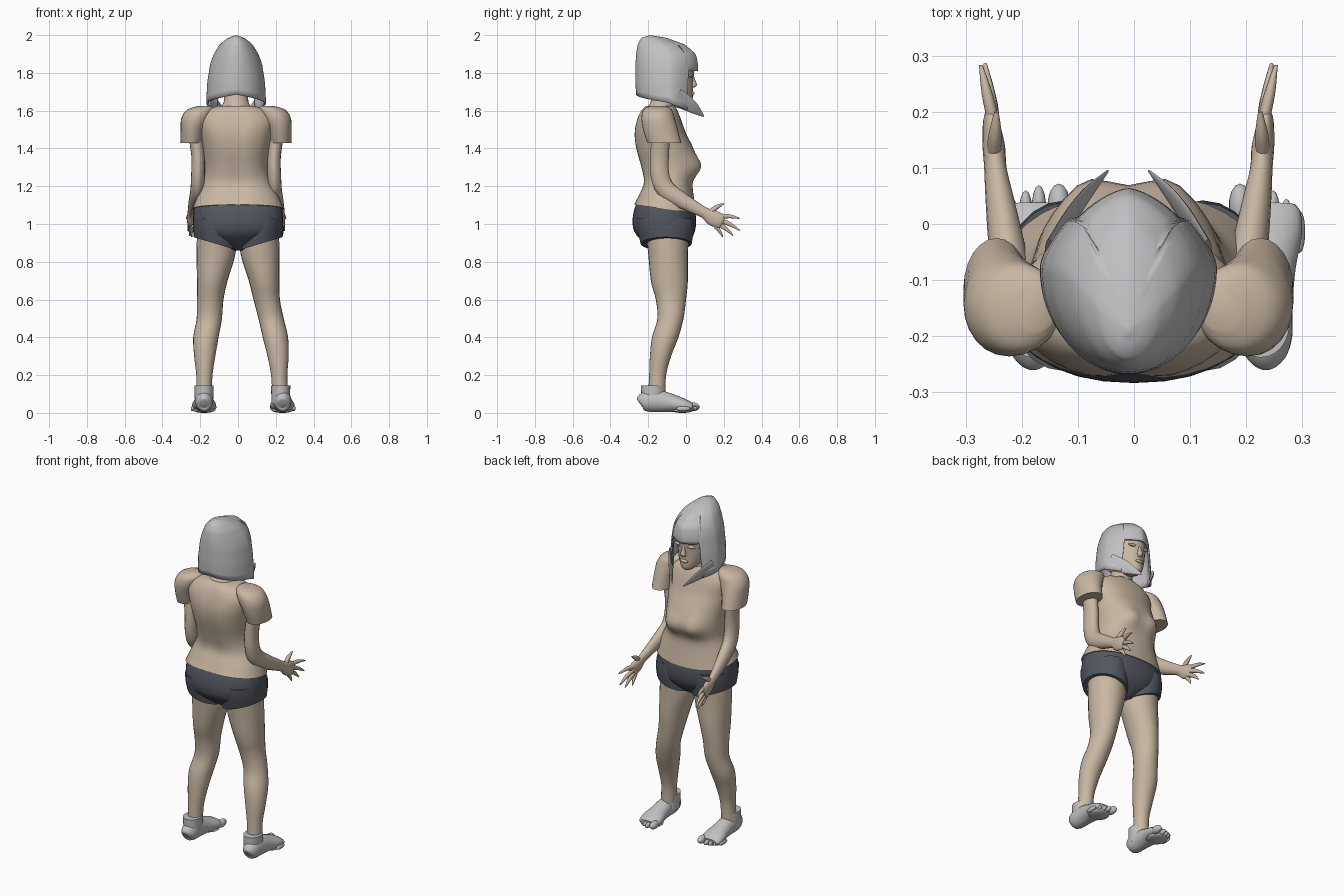
import bpy, bmesh, math
from mathutils import Vector

cube = bpy.data.objects.get("Cube")
if cube:
    bpy.data.objects.remove(cube, do_unlink=True)

CX = -0.01  # centre line of the upper body


def material(name, rgb):
    m = bpy.data.materials.new(name)
    m.use_nodes = True
    m.diffuse_color = (*rgb, 1)
    bsdf = m.node_tree.nodes["Principled BSDF"]
    bsdf.inputs["Base Color"].default_value = (*rgb, 1)
    bsdf.inputs["Roughness"].default_value = 0.8
    return m


SKIN = material("warm beige", (0.58, 0.47, 0.36))
GREY = material("light grey", (0.53, 0.53, 0.54))
DARK = material("dark slate", (0.085, 0.095, 0.115))


def finish(name, bm, mat, angle=50):
    bmesh.ops.recalc_face_normals(bm, faces=bm.faces)
    me = bpy.data.meshes.new(name)
    bm.to_mesh(me)
    bm.free()
    me.materials.append(mat)
    ob = bpy.data.objects.new(name, me)
    bpy.context.collection.objects.link(ob)
    bpy.ops.object.select_all(action='DESELECT')
    ob.select_set(True)
    bpy.context.view_layer.objects.active = ob
    bpy.ops.object.shade_smooth_by_angle(angle=math.radians(angle))
    return ob


def smooth_rings(rings, steps):
    """Catmull-Rom interpolation of ring parameters."""
    out = []
    for i in range(len(rings) - 1):
        p = [rings[max(0, min(len(rings) - 1, i + k))] for k in (-1, 0, 1, 2)]
        for s in range(steps):
            t = s / steps
            out.append([0.5 * (2 * b + (c - a) * t + (2 * a - 5 * b + 4 * c - d) * t * t
                               + (3 * b - a - 3 * c + d) * t ** 3) for a, b, c, d in zip(*p)])
    return out + [list(rings[-1])]


def loft(name, rings, mat, flat=True, n=24, steps=4, power=2.0, shape=None):
    """Skin ellipses (x, y, z, half width, half depth); flat keeps them horizontal."""
    rings = smooth_rings(rings, steps)
    bm, loops = bmesh.new(), []
    for i, (x, y, z, a, b) in enumerate(rings):
        lo, hi = rings[max(i - 1, 0)], rings[min(i + 1, len(rings) - 1)]
        t = Vector((0, hi[1] - lo[1], hi[2] - lo[2]))
        v = Vector((0, 1, 0)) if flat else Vector((0, -t.z, t.y)).normalized()
        loop = []
        for k in range(n):
            c, s = math.cos(math.tau * k / n), math.sin(math.tau * k / n)
            c = math.copysign(abs(c) ** (2 / power), c)
            s = math.copysign(abs(s) ** (2 / power), s)
            p = Vector((x + a * c, y, z)) + v * (b * s)
            loop.append(bm.verts.new(shape(p) if shape else p))
        loops.append(loop)
    for lo, hi in zip(loops, loops[1:]):
        for k in range(n):
            bm.faces.new((lo[k], lo[(k + 1) % n], hi[(k + 1) % n], hi[k]))
    bm.faces.new(loops[0])
    bm.faces.new(loops[-1])
    return finish(name, bm, mat)


def body(rows):
    """Rows of (x, z, half width, back y, front y) to ring parameters."""
    return [(x, (f + b) / 2, z, w, (f - b) / 2) for x, z, w, b, f in rows]


def ball(name, loc, size, mat):
    bm = bmesh.new()
    bmesh.ops.create_uvsphere(bm, u_segments=14, v_segments=10, radius=1)
    for v in bm.verts:
        v.co = Vector([c * s + o for c, s, o in zip(v.co, size, loc)])
    return finish(name, bm, mat, 80)


# Shirt with chest volume, a slight back furrow and a hem lower at the front
def shirt_shape(p):
    q = p.copy()
    if p.y > -0.08:
        for cx in (CX - 0.075, CX + 0.075):
            q.y += 0.03 * math.exp(-((p.x - cx) / 0.055) ** 2 - ((p.z - 1.31) / 0.06) ** 2)
    else:
        q.y += 0.012 * math.exp(-((p.x - CX) / 0.04) ** 2)
    if p.z < 1.2:
        q.z -= 0.13 * (p.y + 0.15) * (1.2 - p.z) / 0.11
    return q


loft("shirt", body([
    (0, 1.085, 0.241, -0.278, 0.055), (0, 1.15, 0.215, -0.252, 0.042),
    (-0.005, 1.22, 0.182, -0.228, 0.035), (CX, 1.30, 0.17, -0.243, 0.06),
    (CX, 1.40, 0.178, -0.27, 0.038), (CX, 1.48, 0.19, -0.278, 0.0),
    (CX, 1.55, 0.2, -0.265, -0.025), (CX, 1.60, 0.165, -0.243, -0.045),
    (CX, 1.625, 0.1, -0.22, -0.06)]), SKIN, n=36, power=2.25, shape=shirt_shape)

# Neck and head
loft("neck", [(CX, -0.14, 1.58, 0.105, 0.085), (CX, -0.13, 1.635, 0.07, 0.064),
              (CX, -0.115, 1.68, 0.062, 0.06), (CX, -0.105, 1.74, 0.06, 0.06)], SKIN)
loft("head", body([
    (CX, 1.632, 0.022, -0.03, 0.018), (CX, 1.65, 0.045, -0.08, 0.034),
    (CX, 1.70, 0.08, -0.18, 0.036), (CX, 1.76, 0.096, -0.22, 0.038),
    (CX, 1.82, 0.1, -0.235, 0.042), (CX, 1.88, 0.085, -0.22, 0.015),
    (CX, 1.93, 0.045, -0.19, -0.06)]), SKIN)
loft("nose", [(CX, 0.03, 1.79, 0.008, 0.01), (CX, 0.036, 1.76, 0.011, 0.014),
              (CX, 0.04, 1.735, 0.017, 0.018), (CX, 0.034, 1.722, 0.012, 0.01)], SKIN, n=12)
ball("lips", (CX, 0.034, 1.692), (0.026, 0.011, 0.01), SKIN)
for side, sx in (("right", -1), ("left", 1)):
    ball(side + "_brow", (CX + sx * 0.04, 0.026, 1.785), (0.03, 0.012, 0.009), SKIN)

# Bobbed hair: a shell whose lower edge follows fringe, sides and back
PROFILE = [(2.0, 0, -0.19, -0.19), (1.985, 0.045, -0.237, -0.1), (1.95, 0.088, -0.256, -0.005),
           (1.9, 0.118, -0.264, 0.052), (1.85, 0.137, -0.267, 0.063), (1.75, 0.153, -0.268, 0.065),
           (1.65, 0.158, -0.262, 0.065), (1.5, 0.158, -0.24, 0.065)]


def hair_section(z):
    for hi, lo in zip(PROFILE, PROFILE[1:]):
        if z >= lo[0]:
            t = (hi[0] - z) / (hi[0] - lo[0])
            return [a + (b - a) * t for a, b in zip(hi[1:], lo[1:])]


def hair_bottom(deg):
    if deg < 48:
        return 1.81
    return 1.605 + 0.04 * (deg - 48) / 52 if deg < 100 else 1.645 + 0.04 * (deg - 100) / 80


bm, grid, COLS, ROWS = bmesh.new(), [], 90, 18
for r in range(ROWS + 1):
    row = []
    for c in range(COLS):
        phi = math.tau * c / COLS
        deg = math.degrees(min(phi, math.tau - phi))
        z = 2 - (2 - hair_bottom(deg)) * (r / ROWS) ** 1.7
        w, back, front = hair_section(z)
        mid = back + (front - back) * 0.56
        co, si = math.cos(phi), math.sin(phi)
        e = 1.3 if co > 0 else 1.0  # front narrows to a soft point
        x = w * math.copysign(abs(si) ** e, si)
        y = mid + ((front - mid) * co ** e if co > 0 else (mid - back) * co)
        row.append(bm.verts.new((CX + x, y, z)))
    grid.append(row)
for a, b in zip(grid, grid[1:]):
    for c in range(COLS):
        bm.faces.new((a[c], b[c], b[(c + 1) % COLS], a[(c + 1) % COLS]))
bmesh.ops.remove_doubles(bm, verts=bm.verts, dist=1e-5)
hair = finish("hair", bm, GREY, 60)
shell = hair.modifiers.new("thickness", 'SOLIDIFY')
shell.thickness = 0.01
shell.offset = -1

# Paired parts; rows of leg sections are y, z, half width, half depth
LEG = [(-0.1, 0.98, 0.1, 0.115), (-0.095, 0.85, 0.104, 0.106), (-0.088, 0.7, 0.081, 0.098),
       (-0.08, 0.6, 0.07, 0.08), (-0.082, 0.5, 0.067, 0.069), (-0.11, 0.4, 0.067, 0.07),
       (-0.135, 0.3, 0.056, 0.056), (-0.15, 0.2, 0.043, 0.045), (-0.155, 0.1, 0.042, 0.045)]
LEG_X = {"right": (-.115, -.116, -.136, -.147, -.152, -.17, -.176, -.178, -.18),
         "left": (.115, .116, .138, .152, .175, .198, .212, .218, .223)}
FOOT = [(-.245, .05, .018, .025), (-.235, .055, .036, .043), (-.2, .062, .047, .056),
        (-.14, .062, .048, .057), (-.08, .053, .053, .048), (-.02, .042, .064, .037),
        (.02, .033, .062, .026), (.035, .03, .052, .018)]
FINGERS = {"thumb": (.12, 1.055, -.245, .2, 1.108, .013),
           "index_finger": (.18, 1.04, -.273, .283, 1.03, .011),
           "middle_finger": (.185, 1.018, -.265, .285, .965, .011),
           "ring_finger": (.175, .998, -.255, .25, .938, .011),
           "little_finger": (.155, .988, -.245, .195, .932, .01)}

for side, sx in (("right", -1), ("left", 1)):
    def arm_x(x):
        return x if sx < 0 else 2 * CX - x

    def paired(rows):
        return [(arm_x(r[0]), *r[1:]) for r in rows]

    # Hair lock sweeping forward beside the chin
    loft(side + "_hair_lock", [(CX + sx * x, y, z, a, b) for x, y, z, a, b in (
        (.142, -.05, 1.67, .007, .05), (.115, -.005, 1.645, .007, .042),
        (.08, .045, 1.61, .006, .028), (.037, .094, 1.57, .002, .004))], GREY, flat=False, n=12)

    # Sleeve, arm and hand
    loft(side + "_sleeve", paired([
        (-.175, -.15, 1.625, .035, .04), (-.2, -.15, 1.605, .07, .075),
        (-.222, -.148, 1.56, .078, .088), (-.238, -.135, 1.5, .066, .092),
        (-.245, -.115, 1.43, .059, .09)]), SKIN)
    loft(side + "_arm", paired([
        (-.23, -.13, 1.5, .038, .05), (-.212, -.14, 1.36, .035, .05), (-.212, -.138, 1.26, .036, .05),
        (-.216, -.108, 1.185, .036, .05), (-.228, -.03, 1.13, .032, .043),
        (-.24, .05, 1.085, .025, .034), (-.247, .1, 1.058, .02, .03),
        (-.25, .14, 1.033, .02, .042), (-.255, .182, 1.016, .014, .04),
        (-.256, .195, 1.01, .008, .028)]), SKIN, flat=False, n=18)
    for finger, (y, z, tx, ty, tz, r) in FINGERS.items():
        loft(side + "_" + finger, paired([
            (-.25, y, z, r, r * 1.2),
            ((tx - .25) / 2, (y + ty) / 2, (z + tz) / 2 + .006, r * .9, r),
            (tx, ty, tz, r * .3, r * .3)]), SKIN, flat=False, n=10)

    # Leg and shorts leg, the hem dropping towards the inside
    loft(side + "_leg", [(x, *row) for x, row in zip(LEG_X[side], LEG)], SKIN)

    def hem(p):
        return Vector((p.x, p.y, p.z + (abs(p.x) - 0.2) * 0.3 * max(0, (1.0 - p.z) / 0.08)))
    loft(side + "_shorts_leg", [(sx * .125, -.112, 1.03, .11, .15), (sx * .122, -.108, .98, .116, .15),
                                (sx * .118, -.105, .92, .117, .135)], DARK, shape=hem)

    # Foot, ankle cuff and toes with the big toe on the inside
    fx = -0.18 if sx < 0 else 0.235
    ax = -0.18 if sx < 0 else 0.226
    loft(side + "_foot", [(fx, *row) for row in FOOT], GREY, flat=False)
    loft(side + "_ankle_cuff", [(ax, -.172, .05, .048, .066), (ax, -.175, .1, .05, .062),
                                (ax, -.178, .145, .051, .06)], GREY)
    for i in range(5):
        r = 0.02 if i == 0 else 0.0135 - 0.0008 * i
        ball(f"{side}_toe_{i + 1}", (fx + sx * (-.046 + (.012 if i else 0) + .0235 * i),
                                     .034 - .003 * i * i, r + .012), (r, .038, r + .003), GREY)
    ball(side + "_sole", (fx, -.02, .014), (.058, .06, .014), GREY)

# Pelvis part of the shorts
loft("shorts", body([
    (0, 1.11, 0.228, -0.262, 0.04), (0, 1.06, 0.237, -0.278, 0.05), (0, 1.0, 0.238, -0.283, 0.053),
    (0, 0.95, 0.225, -0.268, 0.043), (0, 0.905, 0.13, -0.225, 0.015),
    (0, 0.86, 0.035, -0.16, -0.04)]), DARK, n=32, power=2.2)
